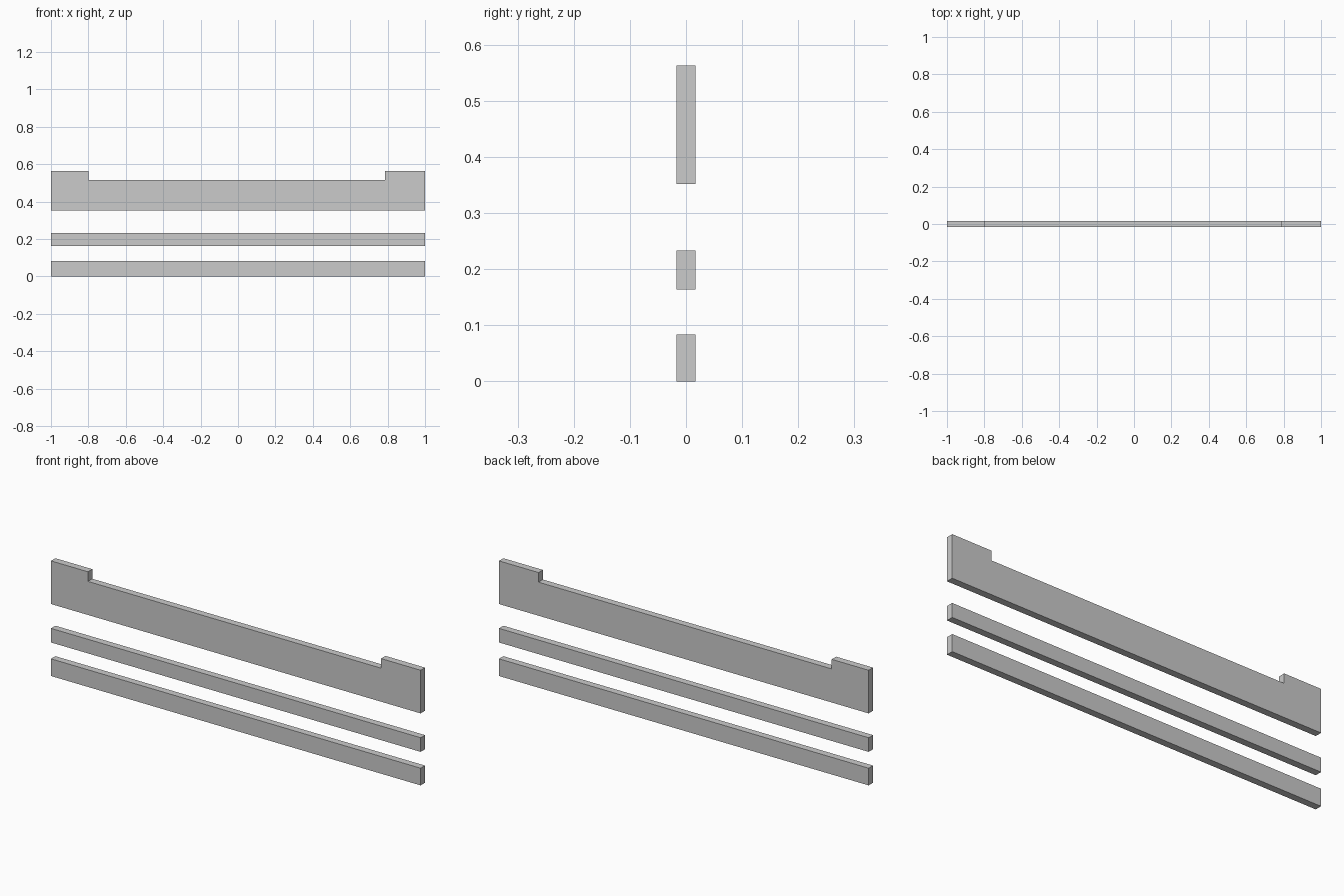
import bpy
import bmesh

if "Cube" in bpy.data.objects:
    bpy.data.objects.remove(bpy.data.objects["Cube"])

HALF_DEPTH = 0.017


def extrude_profile(name, points):
    """Extrude an x-z outline through the board thickness."""
    bm = bmesh.new()
    face = bm.faces.new([bm.verts.new((x, -HALF_DEPTH, z)) for x, z in points])
    result = bmesh.ops.extrude_face_region(bm, geom=[face])
    verts = [v for v in result["geom"] if isinstance(v, bmesh.types.BMVert)]
    bmesh.ops.translate(bm, verts=verts, vec=(0, 2 * HALF_DEPTH, 0))
    bmesh.ops.recalc_face_normals(bm, faces=bm.faces)
    mesh = bpy.data.meshes.new(name)
    bm.to_mesh(mesh)
    bm.free()
    obj = bpy.data.objects.new(name, mesh)
    bpy.context.collection.objects.link(obj)
    return obj


# Two plain rails
for name, low, high in (("lower_rail", 0.0, 0.084), ("middle_rail", 0.164, 0.233)):
    extrude_profile(name, [(-1, low), (1, low), (1, high), (-1, high)])

# Top board with a long shallow recess between raised ends
extrude_profile("notched_top_board", [
    (-1, 0.352), (1, 0.352), (1, 0.563), (0.786, 0.563),
    (0.786, 0.516), (-0.80, 0.516), (-0.80, 0.563), (-1, 0.563),
])
